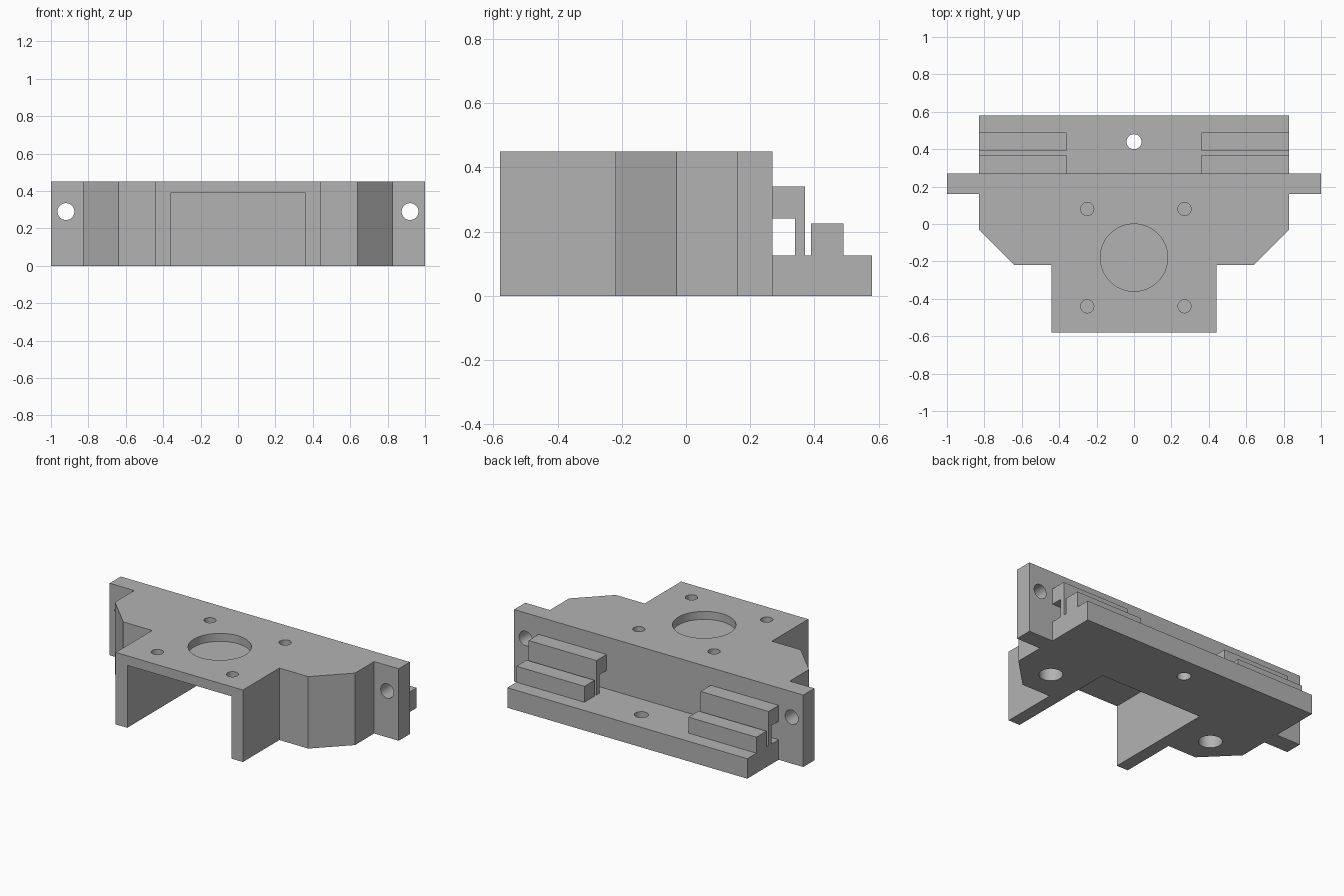
import bpy, bmesh
from mathutils import Vector, Matrix

cube = bpy.data.objects.get("Cube")
if cube:
    bpy.data.objects.remove(cube, do_unlink=True)

grey = bpy.data.materials.new("plain grey")
grey.use_nodes = True
GREY = (0.45, 0.45, 0.45, 1)
grey.diffuse_color = GREY
grey.node_tree.nodes["Principled BSDF"].inputs["Base Color"].default_value = GREY


def finish(name, bm):
    bmesh.ops.recalc_face_normals(bm, faces=bm.faces)
    mesh = bpy.data.meshes.new(name)
    bm.to_mesh(mesh)
    bm.free()
    mesh.materials.append(grey)
    obj = bpy.data.objects.new(name, mesh)
    bpy.context.collection.objects.link(obj)
    return obj


def extrude(name, points, direction):
    """Solid made by sweeping a flat outline along a direction."""
    bm = bmesh.new()
    face = bm.faces.new([bm.verts.new(p) for p in points])
    swept = bmesh.ops.extrude_face_region(bm, geom=[face])["geom"]
    verts = [v for v in swept if isinstance(v, bmesh.types.BMVert)]
    bmesh.ops.translate(bm, verts=verts, vec=Vector(direction))
    return finish(name, bm)


def box(name, x0, x1, y0, y1, z0, z1):
    return extrude(name, [(x0, y0, z0), (x1, y0, z0), (x1, y1, z0), (x0, y1, z0)],
                   (0, 0, z1 - z0))


def cylinder(name, centre, radius, depth, axis="Z"):
    bm = bmesh.new()
    turn = Matrix.Rotation(1.5707963, 4, "X") if axis == "Y" else Matrix()
    bmesh.ops.create_cone(bm, cap_ends=True, segments=48, radius1=radius, radius2=radius,
                          depth=depth, matrix=Matrix.Translation(centre) @ turn)
    return finish(name, bm)


def cut(target, cutters):
    """Subtract the cutters, then discard them."""
    bpy.context.view_layer.objects.active = target
    for cutter in cutters:
        cutter.hide_render = True
        mod = target.modifiers.new("cut", "BOOLEAN")
        mod.operation = "DIFFERENCE"
        mod.solver = "EXACT"
        mod.object = cutter
        bpy.ops.object.modifier_apply(modifier=mod.name)
        bpy.data.objects.remove(cutter, do_unlink=True)


H = 0.45        # body height
BACK = 0.27     # rear face of the body
LEDGE = 0.125   # ledge height

# Main body: stepped outline with chamfered shoulders and mounting wings
half = [(0.44, -0.58), (0.44, -0.22), (0.64, -0.22), (0.83, -0.03),
        (0.83, 0.16), (1, 0.16), (1, BACK)]
outline = half + [(-x, y) for x, y in reversed(half)]
body = extrude("main_body", [(x, y, 0) for x, y in outline], (0, 0, H))

# Motor bay open at the front and bottom, and the shallow round recess above it
cutters = [box("bay_cutter", -0.36, 0.36, -0.7, 0.15, -0.1, 0.39),
           cylinder("recess_cutter", (0, -0.18, H), 0.18, 0.1)]
for side in (-1, 1):
    # Screw recesses in the top
    for y in (-0.44, 0.08):
        cutters.append(cylinder("screw_cutter", (0.01 + side * 0.26, y, H), 0.035, 0.1))
    # Wing bolt holes and blind holes in the underside
    cutters.append(cylinder("wing_cutter", (side * 0.92, 0.215, 0.29), 0.045, 0.4, "Y"))
    cutters.append(cylinder("underside_cutter", (side * 0.59, -0.03, 0), 0.068, 0.6))
cut(body, cutters)

# Rear ledge with a bolt hole
ledge = box("rear_ledge", -0.83, 0.83, BACK, 0.58, 0, LEDGE)
cut(ledge, [cylinder("ledge_cutter", (0, 0.44, 0), 0.04, 0.6)])

# Belt clamps: a hooked rail and a block with a narrow slot between
hook = [(BACK, 0.24), (0.34, 0.24), (0.34, LEDGE), (0.37, LEDGE), (0.37, 0.34), (BACK, 0.34)]
for label, x in (("right", -0.83), ("left", 0.36)):
    extrude(label + "_clamp_hook", [(x, y, z) for y, z in hook], (0.47, 0, 0))
    box(label + "_clamp_block", x, x + 0.47, 0.39, 0.49, LEDGE, 0.225)

# Smooth the hole walls, keep every edge crisp
bpy.ops.object.select_all(action="DESELECT")
for obj in (body, ledge):
    obj.select_set(True)
bpy.context.view_layer.objects.active = body
bpy.ops.object.shade_smooth_by_angle(angle=0.5)
